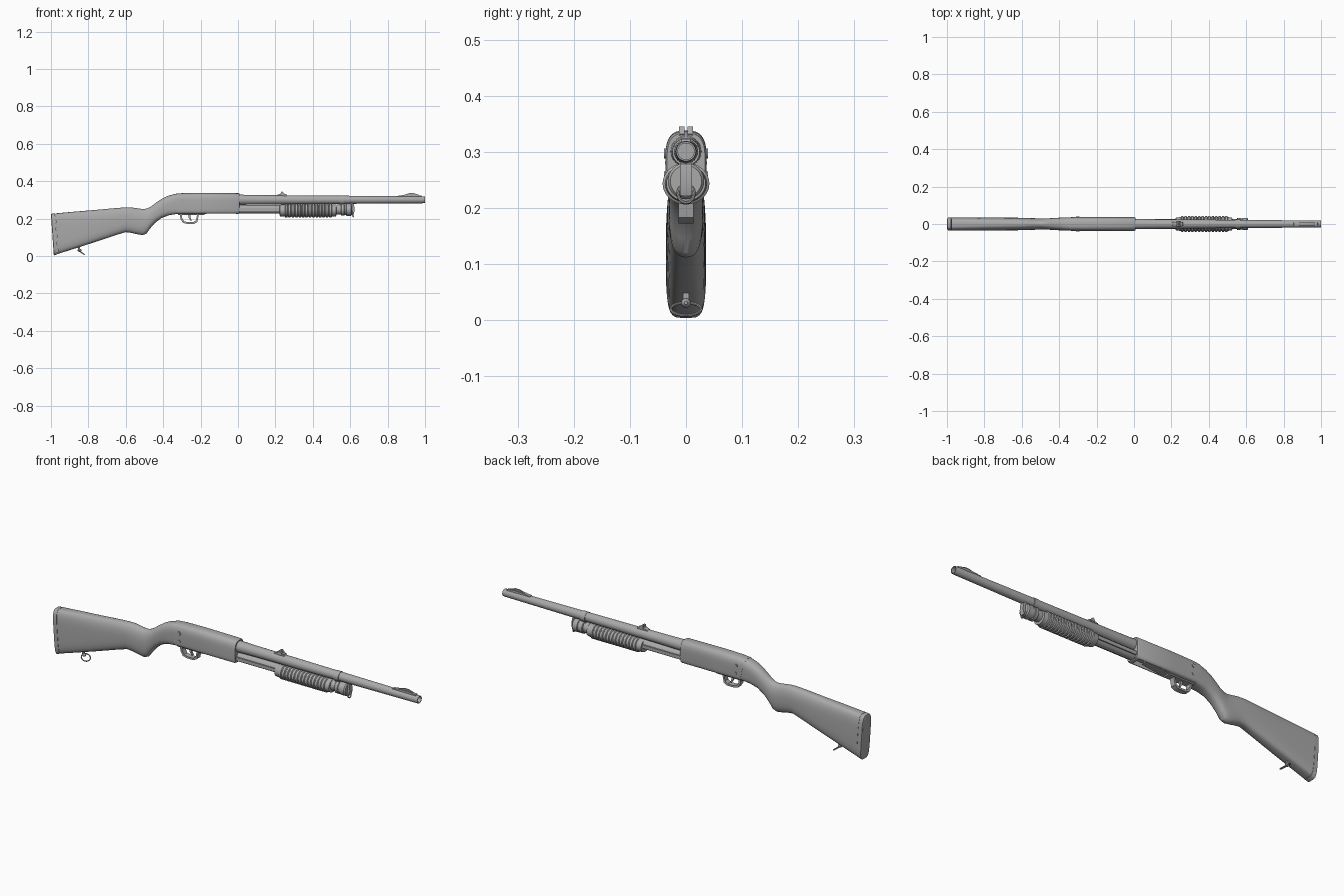
import bpy, bmesh, math
from mathutils import Vector

grey = bpy.data.materials.new("gunmetal_grey")
grey.diffuse_color = (0.4, 0.4, 0.4, 1)


def finish(name, bm, angle=35):
    bmesh.ops.recalc_face_normals(bm, faces=bm.faces)
    me = bpy.data.meshes.new(name)
    bm.to_mesh(me)
    bm.free()
    ob = bpy.data.objects.new(name, me)
    bpy.context.collection.objects.link(ob)
    me.materials.append(grey)
    bpy.ops.object.select_all(action='DESELECT')
    ob.select_set(True)
    bpy.context.view_layer.objects.active = ob
    bpy.ops.object.shade_smooth_by_angle(angle=math.radians(angle))
    return ob


def skin(name, rings, angle=35):
    """Bridge a list of point rings and cap both ends."""
    bm = bmesh.new()
    vs = [[bm.verts.new(p) for p in r] for r in rings]
    n = len(vs[0])
    for a, b in zip(vs, vs[1:]):
        for i in range(n):
            bm.faces.new((a[i], a[(i + 1) % n], b[(i + 1) % n], b[i]))
    bm.faces.new(vs[0])
    bm.faces.new(vs[-1])
    return finish(name, bm, angle)


def loft(name, sections, n=40, angle=35):
    """Superellipse sections: x_top, x_bottom, z_top, z_bottom, half width, top exponent, bottom exponent."""
    rings = []
    for xt, xb, zt, zb, w, et, eb in sections:
        ring = []
        for i in range(n):
            a = 2 * math.pi * i / n
            c, s = math.cos(a), math.sin(a)
            e = et if s >= 0 else eb
            y = w * math.copysign(abs(c) ** (2 / e), c)
            t = 0.5 + 0.5 * math.copysign(abs(s) ** (2 / e), s)
            ring.append((xb + (xt - xb) * t, y, zb + (zt - zb) * t))
        rings.append(ring)
    return skin(name, rings, angle)


def lathe(name, profile, z, n=32, sy=1.0, sz=1.0, angle=35):
    """Revolve (x, radius) pairs about a lengthwise axis at height z."""
    return skin(name, [[(x, r * sy * math.cos(2 * math.pi * i / n),
                         z + r * sz * math.sin(2 * math.pi * i / n))
                        for i in range(n)] for x, r in profile], angle)


def prism(name, pts, y0, y1):
    """Extrude a side-view outline across the width."""
    bm = bmesh.new()
    f = bm.faces.new([bm.verts.new((x, y0, z)) for x, z in pts])
    ext = bmesh.ops.extrude_face_region(bm, geom=[f])
    bmesh.ops.translate(bm, vec=(0, y1 - y0, 0),
                        verts=[v for v in ext["geom"] if isinstance(v, bmesh.types.BMVert)])
    return finish(name, bm)


def box(name, x0, x1, y0, y1, z0, z1):
    return prism(name, [(x0, z0), (x1, z0), (x1, z1), (x0, z1)], y0, y1)


def ring(name, c, u, v, ru, rv, r, n=28, m=8):
    """Oval wire loop spanned by directions u and v."""
    u, v, c = Vector(u).normalized(), Vector(v).normalized(), Vector(c)
    w = u.cross(v)
    bm = bmesh.new()
    g = []
    for i in range(n):
        a = 2 * math.pi * i / n
        d = u * math.cos(a) + v * math.sin(a)
        p = c + u * ru * math.cos(a) + v * rv * math.sin(a)
        g.append([bm.verts.new(p + d * r * math.cos(2 * math.pi * j / m) + w * r * math.sin(2 * math.pi * j / m))
                  for j in range(m)])
    for i in range(n):
        for j in range(m):
            a, b = g[i], g[(i + 1) % n]
            bm.faces.new((a[j], b[j], b[(j + 1) % m], a[(j + 1) % m]))
    return finish(name, bm)


# Butt stock flowing through the grip and wrist into the receiver
loft("stock", [
    (-0.977, -0.962, 0.228, 0.012, 0.0355, 4, 4.5),
    (-0.88, -0.87, 0.237, 0.041, 0.0355, 3.4, 4),
    (-0.76, -0.755, 0.247, 0.078, 0.035, 2.8, 3.4),
    (-0.65, -0.65, 0.257, 0.113, 0.034, 2.5, 3),
    (-0.60, -0.60, 0.260, 0.128, 0.033, 2.4, 2.7),
    (-0.57, -0.57, 0.260, 0.124, 0.032, 2.3, 2.6),
    (-0.535, -0.54, 0.255, 0.117, 0.031, 2.2, 2.5),
    (-0.505, -0.51, 0.251, 0.112, 0.030, 2.2, 2.5),
    (-0.485, -0.49, 0.255, 0.119, 0.030, 2.2, 2.4),
    (-0.465, -0.472, 0.265, 0.145, 0.030, 2.2, 2.4),
    (-0.44, -0.445, 0.284, 0.176, 0.031, 2.3, 2.5),
    (-0.41, -0.41, 0.305, 0.203, 0.033, 2.4, 2.8),
    (-0.38, -0.37, 0.320, 0.218, 0.035, 2.6, 3.5),
    (-0.343, -0.321, 0.331, 0.226, 0.036, 3, 5)])
# Recoil pad
loft("butt_pad", [
    (-1.0, -0.985, 0.220, 0.007, 0.032, 4, 4.5),
    (-0.998, -0.983, 0.226, 0.004, 0.035, 4, 4.5),
    (-0.978, -0.963, 0.228, 0.011, 0.0358, 4, 4.5)])

# Receiver with the loading port cut in its underside
rec = loft("receiver", [
    (-0.344, -0.322, 0.332, 0.226, 0.0365, 3, 6),
    (-0.30, -0.29, 0.336, 0.226, 0.037, 3, 6),
    (-0.2, -0.2, 0.338, 0.226, 0.037, 3, 6),
    (0.002, 0.002, 0.336, 0.226, 0.037, 3, 6),
    (0.008, 0.008, 0.333, 0.229, 0.034, 3, 6)])
cut = box("port_cutter", -0.17, -0.01, -0.024, 0.024, 0.20, 0.25)
cut.hide_render = True
cut.hide_set(True)
mod = rec.modifiers.new("loading_port", 'BOOLEAN')
mod.object = cut
mod.solver = 'EXACT'
prism("shell_lifter", [(-0.17, 0.226), (-0.17, 0.232), (-0.06, 0.246), (-0.06, 0.240)], -0.02, 0.02)

# Receiver pins on both sides
for side in (-1, 1):
    for k, (x, z, r) in enumerate([(-0.30, 0.297, 0.009), (-0.298, 0.258, 0.007)]):
        pts = [(x + r * math.cos(i * math.pi / 8), z + r * math.sin(i * math.pi / 8)) for i in range(16)]
        prism(f"pin_{k}_{side}", pts, side * 0.03, side * 0.0395)

# Trigger guard and trigger
prism("trigger_guard", [
    (-0.312, 0.23), (-0.308, 0.20), (-0.295, 0.178), (-0.272, 0.172), (-0.235, 0.172),
    (-0.217, 0.183), (-0.208, 0.23), (-0.217, 0.23), (-0.224, 0.192), (-0.238, 0.181),
    (-0.268, 0.181), (-0.288, 0.186), (-0.298, 0.203), (-0.301, 0.23)], -0.013, 0.013)
prism("trigger", [
    (-0.268, 0.23), (-0.264, 0.205), (-0.252, 0.187), (-0.247, 0.189), (-0.254, 0.207),
    (-0.252, 0.23)], -0.005, 0.005)
box("guard_plate", -0.32, -0.18, -0.018, 0.018, 0.220, 0.23)

# Tapered barrel with open bore
lathe("barrel", [(0.0, 0.0275), (0.1, 0.0255), (0.4, 0.023), (0.995, 0.0185), (1.0, 0.0175),
                 (1.0, 0.0145), (0.9, 0.0145)], 0.301)
# Magazine tube and action bars
lathe("magazine_tube", [(0.0, 0.023), (0.56, 0.023)], 0.251)
for side in (-1, 1):
    box(f"action_bar_{side}", 0.0, 0.26, side * 0.0215, side * 0.0275, 0.241, 0.258)

# Ribbed sliding fore-end
prof = [(0.222, 0.026), (0.224, 0.033), (0.245, 0.0355)]
ribs, start, pitch = 14, 0.25, 0.0182
for i in range(ribs):
    x = start + i * pitch
    prof += [(x, 0.036), (x + 0.003, 0.0405), (x + 0.0125, 0.0405), (x + 0.0155, 0.036)]
prof += [(0.508, 0.035), (0.524, 0.034), (0.526, 0.025)]
lathe("fore_end", prof, 0.2435, sy=1.03, sz=0.92, angle=25)

# Magazine cap, collar and barrel lug
lathe("magazine_collar", [(0.526, 0.026), (0.55, 0.026)], 0.249)
lathe("magazine_cap", [(0.55, 0.029), (0.553, 0.032), (0.568, 0.032), (0.57, 0.029), (0.578, 0.029),
                       (0.58, 0.0325), (0.604, 0.0325), (0.61, 0.028)], 0.248)
box("barrel_lug", 0.545, 0.565, -0.012, 0.012, 0.255, 0.297)
lathe("barrel_band", [(0.542, 0.0245), (0.568, 0.0245)], 0.300)
prism("front_lug", [(0.605, 0.222), (0.618, 0.222), (0.624, 0.245), (0.62, 0.278), (0.605, 0.285)],
      -0.011, 0.011)

# Front sling loop
ring("front_sling_loop", (0.612, 0, 0.226), (0, 1, 0), (0.25, 0, -1), 0.014, 0.017, 0.003)
# Rear sling stud and loop
lathe("rear_stud", [(-0.858, 0.003), (-0.854, 0.007), (-0.848, 0.0085), (-0.842, 0.007), (-0.838, 0.003)],
      0.031, n=16)
box("rear_stud_post", -0.855, -0.846, -0.005, 0.005, 0.03, 0.056)
ring("rear_sling_loop", (-0.838, 0, 0.020), (0, 1, 0), (0.8, 0, -0.55), 0.027, 0.02, 0.0027)

# Rear sight with two ears forming a notch
prism("rear_sight_base", [(0.205, 0.322), (0.262, 0.322), (0.258, 0.331), (0.232, 0.334), (0.21, 0.328)],
      -0.011, 0.011)
for side in (-1, 1):
    prism(f"rear_sight_ear_{side}", [(0.226, 0.328), (0.25, 0.328), (0.245, 0.338), (0.238, 0.345),
                                     (0.23, 0.343)], side * 0.003, side * 0.0125)
# Front sight ramp and blade
prism("front_sight_ramp", [(0.85, 0.315), (0.985, 0.315), (0.982, 0.323), (0.94, 0.329), (0.89, 0.327),
                           (0.855, 0.322)], -0.008, 0.008)
prism("front_sight_blade", [(0.87, 0.322), (0.972, 0.322), (0.965, 0.328), (0.94, 0.336), (0.915, 0.336)],
      -0.0035, 0.0035)
